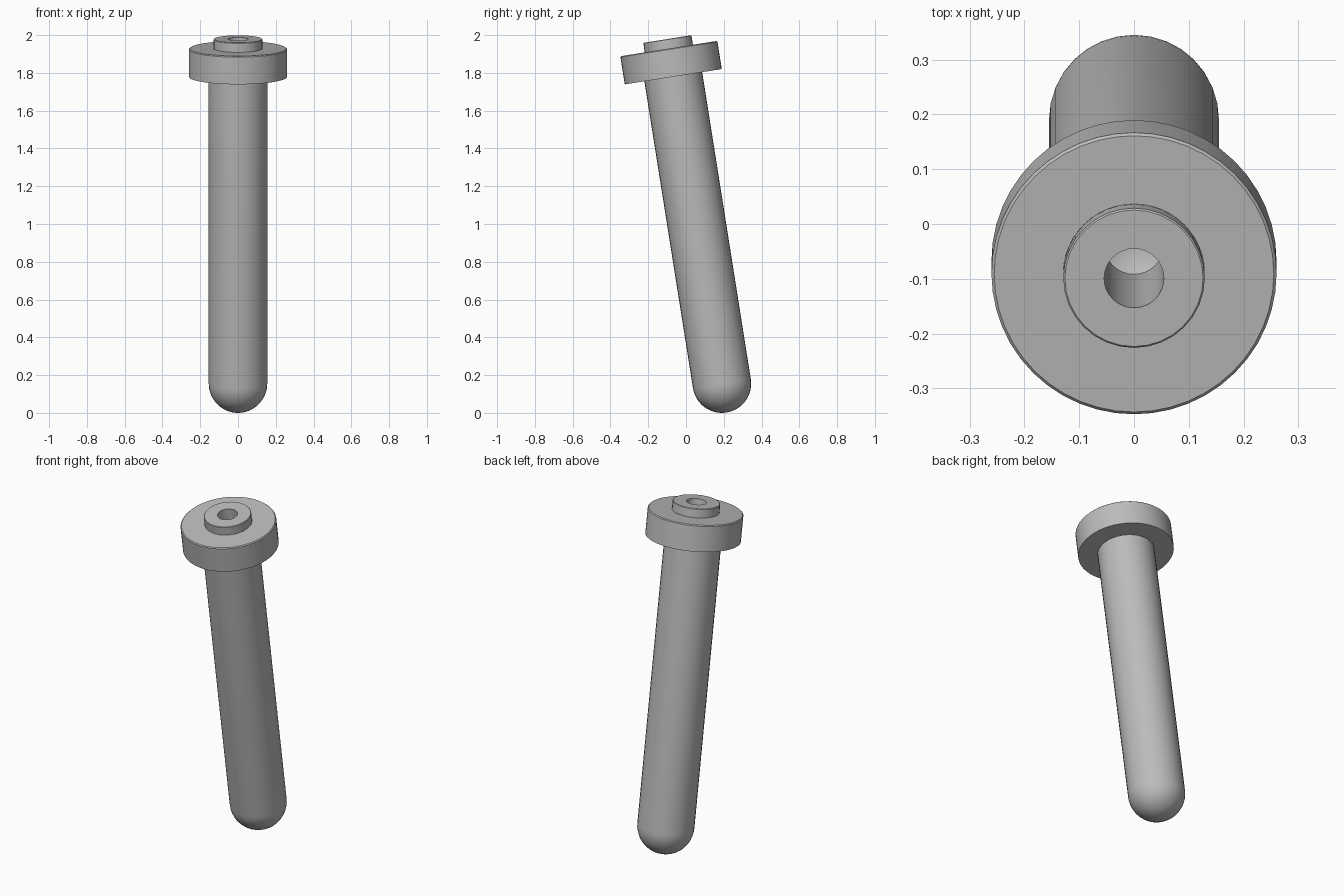
import bpy, bmesh, math

cube = bpy.data.objects.get("Cube")
if cube:
    bpy.data.objects.remove(cube, do_unlink=True)

TILT = math.radians(9)
ORIGIN = (0, 0.19, 0.155)   # centre of the rounded tip

grey = bpy.data.materials.new("plain grey")
grey.use_nodes = True
COLOUR = (0.5, 0.5, 0.5, 1)
grey.diffuse_color = COLOUR
grey.node_tree.nodes["Principled BSDF"].inputs["Base Color"].default_value = COLOUR


def lathe(name, profile, sides):
    """Spin (radius, height) points about the pin's own axis, then tilt it."""
    bm = bmesh.new()
    rings = []
    for r, h in profile:
        if r < 1e-5:
            rings.append([bm.verts.new((0, 0, h))] * sides)
        else:
            rings.append([bm.verts.new((r * math.cos(i * math.tau / sides),
                                        r * math.sin(i * math.tau / sides), h))
                          for i in range(sides)])
    for low, high in zip(rings, rings[1:]):
        for i in range(sides):
            j = (i + 1) % sides
            corners = dict.fromkeys((low[i], low[j], high[j], high[i]))
            bm.faces.new(list(corners))
    mesh = bpy.data.meshes.new(name)
    bm.to_mesh(mesh)
    bm.free()
    mesh.materials.append(grey)
    obj = bpy.data.objects.new(name, mesh)
    bpy.context.collection.objects.link(obj)
    obj.location = ORIGIN
    obj.rotation_euler = (TILT, 0, 0)
    bpy.ops.object.select_all(action="DESELECT")
    obj.select_set(True)
    bpy.context.view_layer.objects.active = obj
    bpy.ops.object.shade_smooth_by_angle(angle=math.radians(30))
    return obj


SHAFT_R, COLLAR_R, BOSS_R, BORE_R = 0.155, 0.26, 0.129, 0.0545
COLLAR_LOW, COLLAR_TOP, BOSS_TOP = 1.645, 1.796, 1.847
BORE_DEPTH = 0.39

# Shaft with a hemispherical tip
STEPS = 12
dome = [(SHAFT_R * math.sin(k * math.pi / 2 / STEPS),
         -SHAFT_R * math.cos(k * math.pi / 2 / STEPS)) for k in range(STEPS + 1)]
lathe("shaft", dome + [(SHAFT_R, COLLAR_LOW)], 32)

# Wide collar with a fine bevel on its upper rim
bevel = 0.005
lathe("collar", [(SHAFT_R, COLLAR_LOW), (COLLAR_R, COLLAR_LOW),
                 (COLLAR_R, COLLAR_TOP - bevel), (COLLAR_R - bevel, COLLAR_TOP),
                 (BOSS_R, COLLAR_TOP)], 48)

# Small raised boss around the bore
bevel = 0.003
lathe("boss", [(BOSS_R, COLLAR_TOP), (BOSS_R, BOSS_TOP - bevel),
               (BOSS_R - bevel, BOSS_TOP), (BORE_R, BOSS_TOP)], 32)

# Blind bore ending in a drill-point cone
floor = BOSS_TOP - BORE_DEPTH
lathe("bore", [(BORE_R, BOSS_TOP), (BORE_R, floor), (0, floor - BORE_R * 0.6)], 32)
